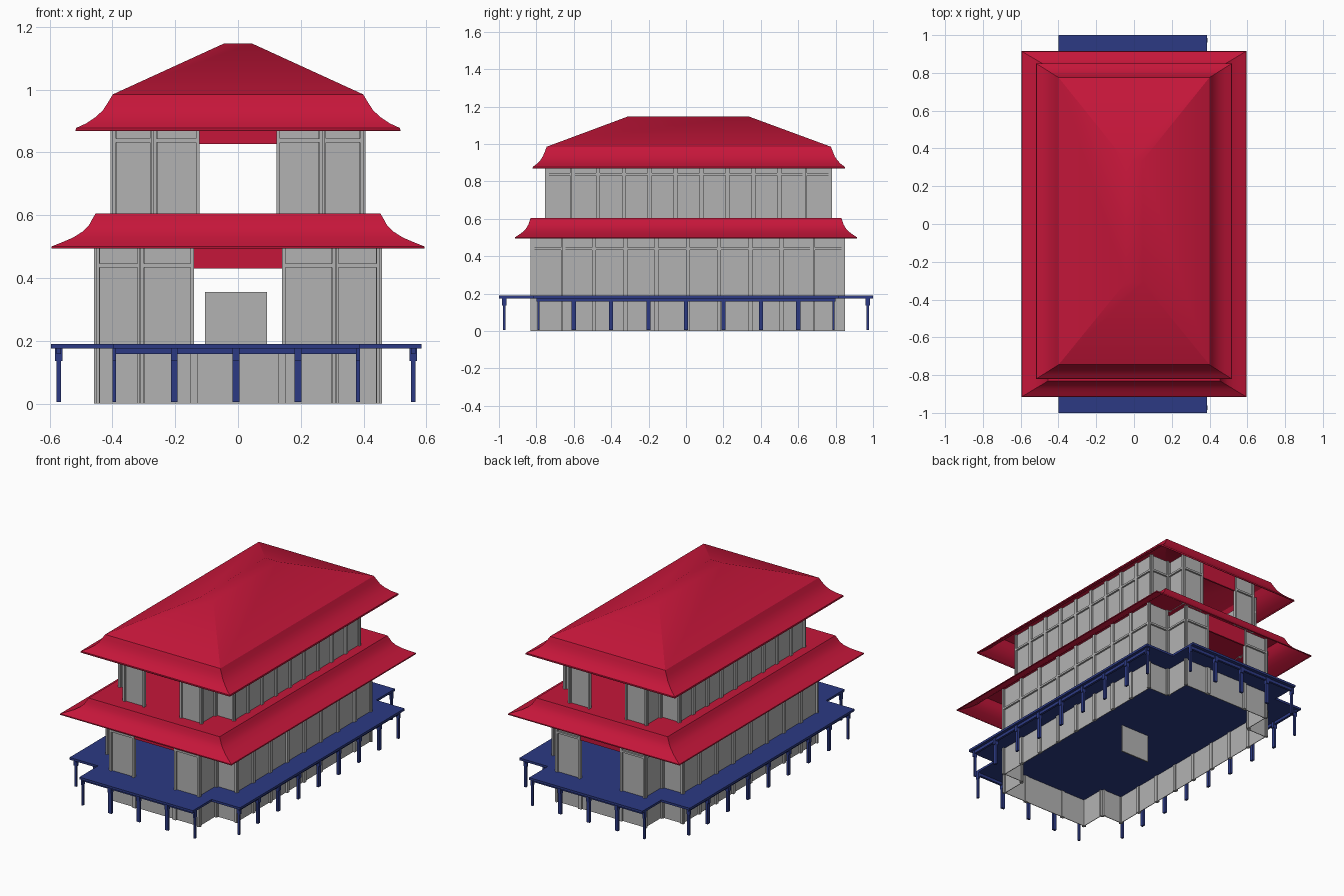
import bpy, bmesh, math
from mathutils import Matrix, Vector

if "Cube" in bpy.data.objects:
    bpy.data.objects.remove(bpy.data.objects["Cube"])


def material(name, col):
    m = bpy.data.materials.new(name)
    m.diffuse_color = (*col, 1)
    m.use_nodes = True
    m.node_tree.nodes["Principled BSDF"].inputs["Base Color"].default_value = m.diffuse_color
    return m


RED = material("red_roof", (0.56, 0.008, 0.042))
BLUE = material("blue_timber", (0.025, 0.042, 0.23))
GREY = material("grey_panel", (0.45, 0.45, 0.45))


def finish(name, bm, mat):
    bmesh.ops.recalc_face_normals(bm, faces=bm.faces)
    me = bpy.data.meshes.new(name)
    bm.to_mesh(me)
    bm.free()
    ob = bpy.data.objects.new(name, me)
    bpy.context.collection.objects.link(ob)
    me.materials.append(mat)
    return ob


def box(bm, lo, hi, frame=None):
    c = [(a + b) / 2 for a, b in zip(lo, hi)]
    s = [b - a for a, b in zip(lo, hi)]
    m = Matrix.Translation(c) @ Matrix.Diagonal((*s, 1))
    bmesh.ops.create_cube(bm, size=1, matrix=frame @ m if frame else m)


# Framed panel between two plan points, outside on the right of the direction
def panel(bm, a, b, z0, z1, rail=None):
    a, b = Vector((*a, 0)), Vector((*b, 0))
    d = b - a
    f = Matrix.Translation(a) @ Matrix.Rotation(math.atan2(d.y, d.x), 4, 'Z')
    w, t, p = d.length, 0.011, 0.006
    box(bm, (0, 0.005, z0), (w, 0.009, z1), f)
    box(bm, (0, -p, z0), (t, 0.014, z1), f)
    box(bm, (w - t, -p, z0), (w, 0.014, z1), f)
    if rail:
        box(bm, (t, -p, rail - 0.006), (w - t, 0.005, rail + 0.006), f)


# Storey with stepped corners and an open doorway at each end
def storey(name, hx, step, gap, y0, y1, n, z0, side_top, end_top, rail, low=None):
    bm = bmesh.new()
    d = (y1 - y0) / n
    cy = (y0 + y1) / 2
    hy = (y1 - y0) / 2
    for s in (1, -1):
        pts = [(gap, -hy), (step, -hy), (step, -hy + d)]
        pts += [(hx, -hy + d * i) for i in range(1, n)]
        pts += [(step, hy - d), (step, hy), (gap, hy)]
        pts = [(s * x, cy + s * y) for x, y in pts]
        for i, (a, b) in enumerate(zip(pts, pts[1:])):
            outer = i < 2 or i > len(pts) - 4
            panel(bm, a, b, z0, end_top if outer else side_top, rail)
        if low:
            panel(bm, (-s * gap, cy - s * hy), (s * gap, cy - s * hy), z0, low)
    finish(name, bm, GREY)


storey("lower_walls", 0.453, 0.31, 0.14, -0.825, 0.845, 10, 0, 0.575, 0.535, 0.44, 0.175)
storey("upper_walls", 0.400, 0.27, 0.123, -0.747, 0.775, 11, 0.60, 0.94, 0.93, 0.838)

# Central screen
bm = bmesh.new()
box(bm, (-0.105, -0.004, 0), (0.093, 0.004, 0.355))
finish("inner_screen", bm, GREY)

# Red lintels above the doorways
bm = bmesh.new()
for gap, ys, z0, z1 in ((0.14, (-0.82, 0.84), 0.43, 0.535),
                        (0.123, (-0.742, 0.77), 0.827, 0.93)):
    for y in ys:
        box(bm, (-gap, y - 0.005, z0), (gap, y + 0.005, z1))
finish("door_lintels", bm, RED)


# Roof shell lofted through rectangles (half x, front y, back y, z)
def roof(name, rings):
    bm = bmesh.new()
    prev = None
    for hx, y0, y1, z in rings:
        vs = [bm.verts.new(p) for p in
              ((-hx, y0, z), (hx, y0, z), (hx, y1, z), (-hx, y1, z))]
        if prev:
            for i in range(4):
                j = (i + 1) % 4
                bm.faces.new((prev[i], prev[j], vs[j], vs[i]))
        prev = vs
    bm.faces.new(prev)
    ob = finish(name, bm, RED)
    sol = ob.modifiers.new("thickness", 'SOLIDIFY')
    sol.thickness = 0.005
    sol.offset = -1
    bpy.context.view_layer.objects.active = ob
    ob.select_set(True)
    bpy.ops.object.shade_smooth_by_angle(angle=math.radians(25))
    ob.select_set(False)


# Flared eave; the end slopes (along y) are steeper than the sides
def eave(hx, y0, y1, z, k, curve):
    return [(hx - i, y0 + i * k, y1 - i * k, z + h) for i, h in curve]


roof("lower_roof", eave(0.595, -0.915, 0.915, 0.495, 0.6, (
    (0, 0), (0.002, 0.006), (0.035, 0.019), (0.07, 0.034), (0.1, 0.053),
    (0.12, 0.073), (0.132, 0.095), (0.141, 0.11))))
roof("upper_roof", eave(0.518, -0.82, 0.85, 0.869, 0.63, (
    (0, 0), (0.002, 0.009), (0.035, 0.024), (0.065, 0.044), (0.088, 0.066),
    (0.104, 0.091), (0.119, 0.116))) + [(0.045, -0.31, 0.335, 1.147)])

# Cross-shaped deck
AX, WX, WY, AY = 0.393, 0.590, 0.815, 1.0
bm = bmesh.new()
plan = []
for sx, sy in ((1, -1), (1, 1), (-1, 1), (-1, -1)):
    c = [(AX * sx, AY * sy), (AX * sx, WY * sy), (WX * sx, WY * sy)]
    plan += c if sx * sy < 0 else c[::-1]
f = bm.faces.new([bm.verts.new((x, y, 0.175)) for x, y in plan])
ext = bmesh.ops.extrude_face_region(bm, geom=[f])
bmesh.ops.translate(bm, vec=(0, 0, 0.014),
                    verts=[v for v in ext["geom"] if isinstance(v, bmesh.types.BMVert)])
finish("deck", bm, BLUE).location.x = -0.006

# Deck posts and beams, one row on each of the four sides
bm = bmesh.new()
for turn, dist, pitch, n in ((0, 0.972, 0.197, 2), (90, 0.565, 0.2, 4),
                             (180, 0.972, 0.197, 2), (270, 0.565, 0.2, 4)):
    f = Matrix.Rotation(math.radians(turn), 4, 'Z') @ Matrix.Translation((0, -dist, 0))
    for i in range(-n, n + 1):
        x = i * pitch * (0.985 if abs(i) == n else 1)
        w = 0.006 if abs(i) == n else 0.011
        box(bm, (x - w, -0.007, 0.005), (x + w, 0.007, 0.176), f)
        box(bm, (x - w, -0.012, 0.135), (x + w, 0.012, 0.176), f)
    box(bm, (-n * pitch, -0.007, 0.157), (n * pitch, 0.007, 0.176), f)
finish("deck_posts", bm, BLUE).location.x = -0.006
